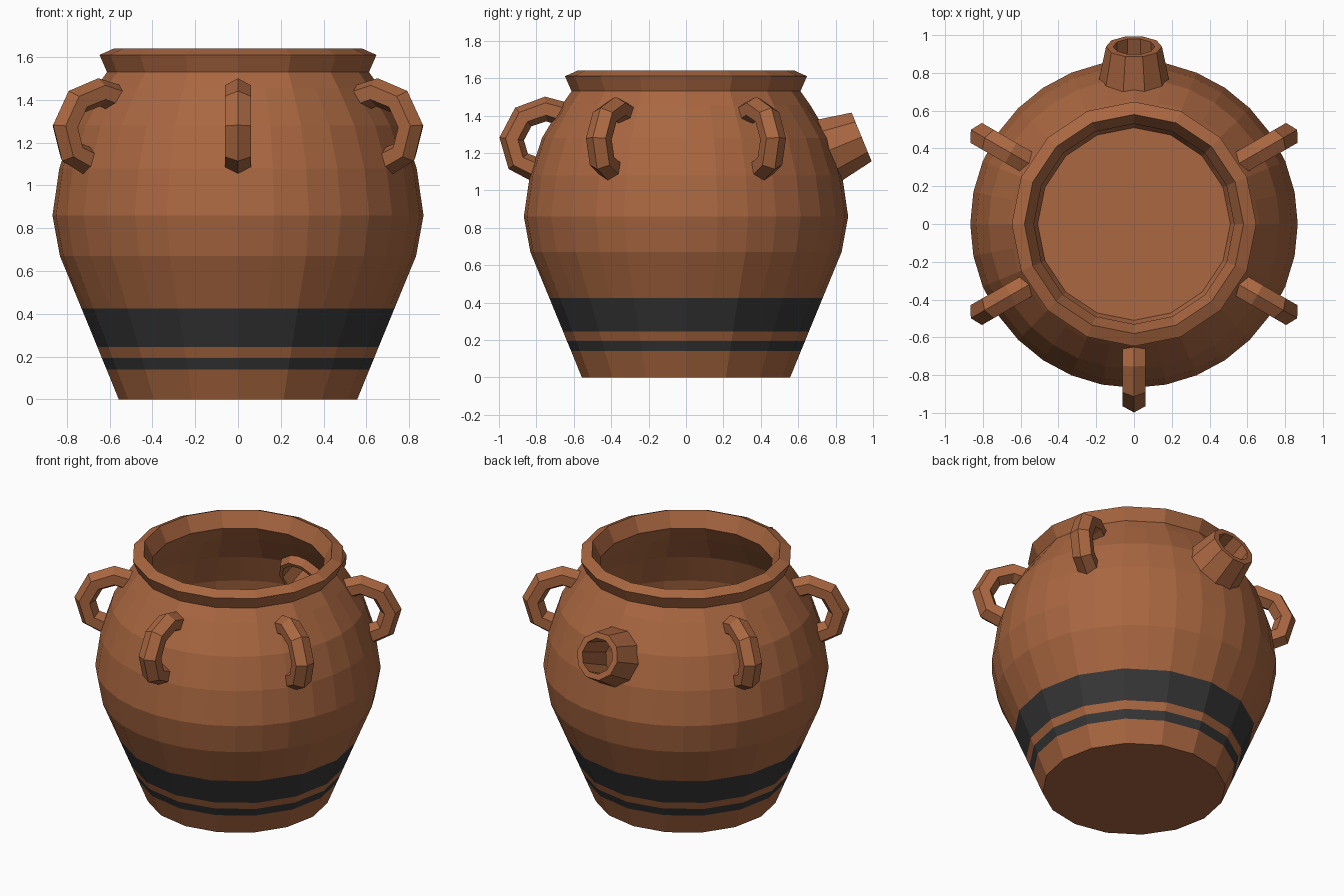
import bpy, bmesh, math
from mathutils import Vector, Matrix

if "Cube" in bpy.data.objects:
    bpy.data.objects.remove(bpy.data.objects["Cube"])


def material(name, color):
    m = bpy.data.materials.new(name)
    m.diffuse_color = (*color, 1)
    m.use_nodes = True
    m.node_tree.nodes["Principled BSDF"].inputs["Base Color"].default_value = m.diffuse_color
    return m


clay = material("terracotta", (0.40, 0.135, 0.052))
black = material("black_glaze", (0.038, 0.038, 0.038))


def finish(bm, name, *mats):
    bmesh.ops.recalc_face_normals(bm, faces=bm.faces[:])
    me = bpy.data.meshes.new(name)
    bm.to_mesh(me)
    bm.free()
    for m in mats:
        me.materials.append(m)
    ob = bpy.data.objects.new(name, me)
    bpy.context.collection.objects.link(ob)
    return ob


def skin(bm, rings, closed=False):
    """Join rings of vertices with quads; returns one face list per span."""
    n = len(rings[0])
    pairs = list(zip(rings, rings[1:])) + ([(rings[-1], rings[0])] if closed else [])
    spans = [[bm.faces.new((a[i], a[(i + 1) % n], b[(i + 1) % n], b[i]))
              for i in range(n)] for a, b in pairs]
    if not closed:
        bm.faces.new(rings[0])
        bm.faces.new(rings[-1])
    return spans


def circle(bm, r, z, n, coarse=False):
    """Ring of n vertices; a coarse ring has half as many corners."""
    out = []
    for i in range(n):
        k = r * (math.cos(2 * math.pi / n) if coarse and i % 2 else 1)
        a = 2 * math.pi * i / n
        out.append(bm.verts.new((k * math.cos(a), k * math.sin(a), z)))
    return out


# Pot body: outer wall, lip, inner wall and floor (radius, height, coarse)
profile = [
    (0.557, 0, 1), (0.614, 0.14, 1), (0.637, 0.195, 1), (0.657, 0.245, 1),
    (0.731, 0.425, 1), (0.832, 0.67, 0), (0.867, 0.86, 0), (0.835, 1.08, 0),
    (0.77, 1.28, 0), (0.665, 1.455, 1), (0.612, 1.53, 1), (0.647, 1.61, 1),
    (0.58, 1.64, 1), (0.53, 1.54, 1), (0.59, 1.44, 1), (0.69, 1.27, 0),
    (0.76, 1.08, 0), (0.79, 0.86, 0), (0.755, 0.68, 0), (0.51, 0.08, 1)]
bm = bmesh.new()
spans = skin(bm, [circle(bm, r, z, 32, c) for r, z, c in profile])
for s in (1, 3):                      # two painted bands
    for f in spans[s]:
        f.material_index = 1
body = finish(bm, "pot_body", clay, black)

# Spout at the back: tapered tube tilted upward
axis = Vector((0, 0.925, 0.38)).normalized()
place = Matrix.Translation((0, 0.78, 1.22)) @ axis.to_track_quat('Z', 'Y').to_matrix().to_4x4()
bm = bmesh.new()
tube = [(0.155, -0.13), (0.192, -0.05), (0.148, 0.172), (0.11, 0.172), (0.13, -0.13)]
skin(bm, [circle(bm, r, z, 10) for r, z in tube], closed=True)
bm.transform(place)
finish(bm, "spout", clay)

# Hole through the wall behind the spout
bm = bmesh.new()
skin(bm, [circle(bm, 0.14, z, 10) for z in (-0.3, 0.15)])
bm.transform(place)
cutter = finish(bm, "spout_hole_cutter", clay)
cutter.hide_render = True
cutter.hide_viewport = True
mod = body.modifiers.new("spout_hole", 'BOOLEAN')
mod.operation = 'DIFFERENCE'
mod.solver = 'EXACT'
mod.object = cutter

# Five loop handles: hexagonal section swept along an arc (radius, height)
path = [Vector(p) for p in ((0.65, 1.405), (0.75, 1.435), (0.87, 1.392),
                            (0.932, 1.275), (0.897, 1.155), (0.80, 1.11))]


def handle(name, angle):
    bm = bmesh.new()
    rings = []
    for i, p in enumerate(path):
        t = (path[min(i + 1, len(path) - 1)] - path[max(i - 1, 0)]).normalized()
        ring = []
        for j in range(6):
            a = j * math.pi / 3
            q = p + Vector((-t.y, t.x)) * 0.066 * math.cos(a)
            ring.append(bm.verts.new((q.x, 0.07 * math.sin(a), q.y)))
        rings.append(ring)
    skin(bm, rings)
    bm.transform(Matrix.Rotation(math.radians(angle), 4, 'Z'))
    finish(bm, name, clay)


for name, angle in (("front", -90), ("front_right", -30), ("back_right", 30),
                    ("back_left", 150), ("front_left", 210)):
    handle(name + "_handle", angle)
